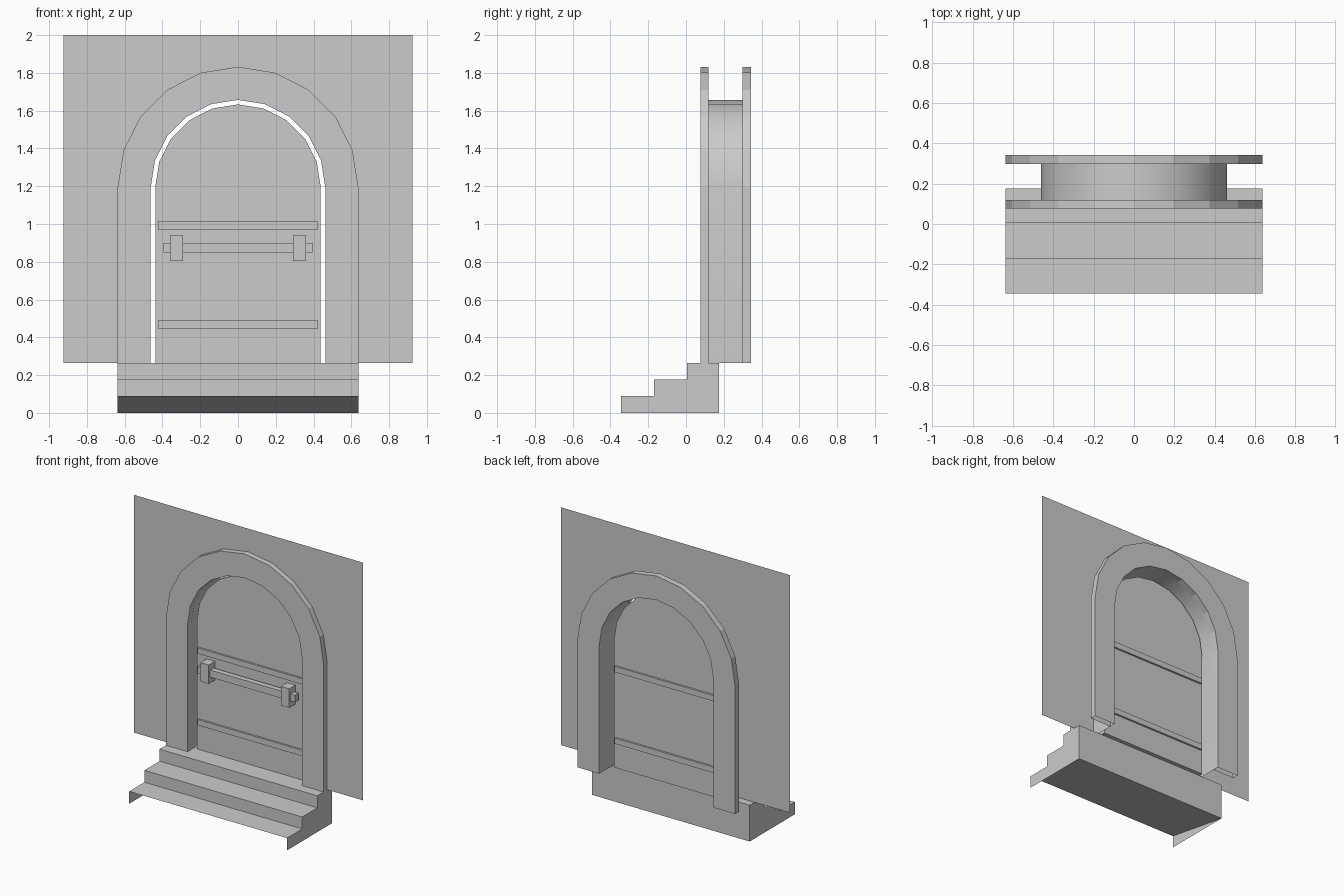
import bpy, bmesh, math

if "Cube" in bpy.data.objects:
    bpy.data.objects.remove(bpy.data.objects["Cube"])

BASE = 0.265      # top of the steps, foot of the doorway
SPRING = 1.195    # height where the arch begins
SEG = 10          # sides of the half circle


def arch(r):
    """Outline of an arch, left foot to right foot, as (x, z)."""
    pts = [(-r, BASE)]
    for i in range(SEG + 1):
        a = math.pi * (1 - i / SEG)
        pts.append((r * math.cos(a), SPRING + r * math.sin(a)))
    return pts + [(r, BASE)]


def finish(bm, name, smooth=False):
    bmesh.ops.recalc_face_normals(bm, faces=bm.faces)
    me = bpy.data.meshes.new(name)
    bm.to_mesh(me)
    bm.free()
    ob = bpy.data.objects.new(name, me)
    bpy.context.collection.objects.link(ob)
    if smooth:
        bpy.ops.object.select_all(action='DESELECT')
        ob.select_set(True)
        bpy.context.view_layer.objects.active = ob
        bpy.ops.object.shade_smooth_by_angle(angle=math.radians(30))
    return ob


def row(bm, pts, y):
    return [bm.verts.new((x, y, z)) for x, z in pts]


def bridge(bm, a, b):
    for i in range(len(a) - 1):
        bm.faces.new((a[i], a[i + 1], b[i + 1], b[i]))


def box(name, x0, x1, y0, y1, z0, z1):
    bm = bmesh.new()
    lo = row(bm, [(x0, z0), (x1, z0), (x1, z1), (x0, z1)], y0)
    hi = row(bm, [(x0, z0), (x1, z0), (x1, z1), (x0, z1)], y1)
    bridge(bm, lo + lo[:1], hi + hi[:1])
    bm.faces.new(lo)
    bm.faces.new(hi)
    return finish(bm, name)


# Stone surrounds in front of and behind the opening, open at the feet
def surround(name, y0, y1):
    bm = bmesh.new()
    loops = [row(bm, arch(r), y) for r, y in
             ((0.637, y0), (0.462, y0), (0.462, y1), (0.637, y1))]
    for i in range(4):
        bridge(bm, loops[i], loops[(i + 1) % 4])
    return finish(bm, name)


surround("front_surround", 0.078, 0.119)
surround("back_surround", 0.298, 0.343)

# Thin wall sheet with the arched passage running back from it
bm = bmesh.new()
front = row(bm, arch(0.462), 0.12)
back = row(bm, arch(0.462), 0.298)
bridge(bm, front, back)
outer = row(bm, [(0.925, BASE), (0.925, 2.0), (0, 2.0),
                 (-0.925, 2.0), (-0.925, BASE)], 0.12)
mid = len(front) // 2
bm.faces.new(front[:mid + 1] + outer[2:])
bm.faces.new(front[mid:] + outer[:3])
finish(bm, "wall_with_passage", smooth=True)

# Door leaf
bm = bmesh.new()
near = row(bm, arch(0.438), 0.15)
far = row(bm, arch(0.438), 0.205)
bridge(bm, near + near[:1], far + far[:1])
bm.faces.new(near)
bm.faces.new(far)
finish(bm, "door_leaf")

# Straps on both faces of the door
for label, z in (("lower", 0.447), ("upper", 0.97)):
    box(label + "_front_strap", -0.423, 0.423, 0.136, 0.15, z, z + 0.042)
    box(label + "_back_strap", -0.423, 0.423, 0.205, 0.219, z, z + 0.042)

# Locking bar and its two brackets
box("locking_bar", -0.395, 0.395, 0.095, 0.135, 0.848, 0.9)
for label, x in (("left", -0.325), ("right", 0.325)):
    box(label + "_bracket", x - 0.034, x + 0.034, 0.078, 0.15, 0.805, 0.943)

# Steps: no front riser at the lowest tread, sloping underside
W = 0.637
profile = [(-0.345, 0.09), (-0.17, 0.09), (-0.17, 0.177), (0.005, 0.177),
           (0.005, BASE), (0.175, BASE), (0.175, 0)]
bm = bmesh.new()
left = [bm.verts.new((-W, y, z)) for y, z in profile]
right = [bm.verts.new((W, y, z)) for y, z in profile]
bridge(bm, left + left[:1], right + right[:1])
for side, x in ((left, -W), (right, W)):
    bm.faces.new(side + [bm.verts.new((x, -0.345, 0))])
finish(bm, "steps")
